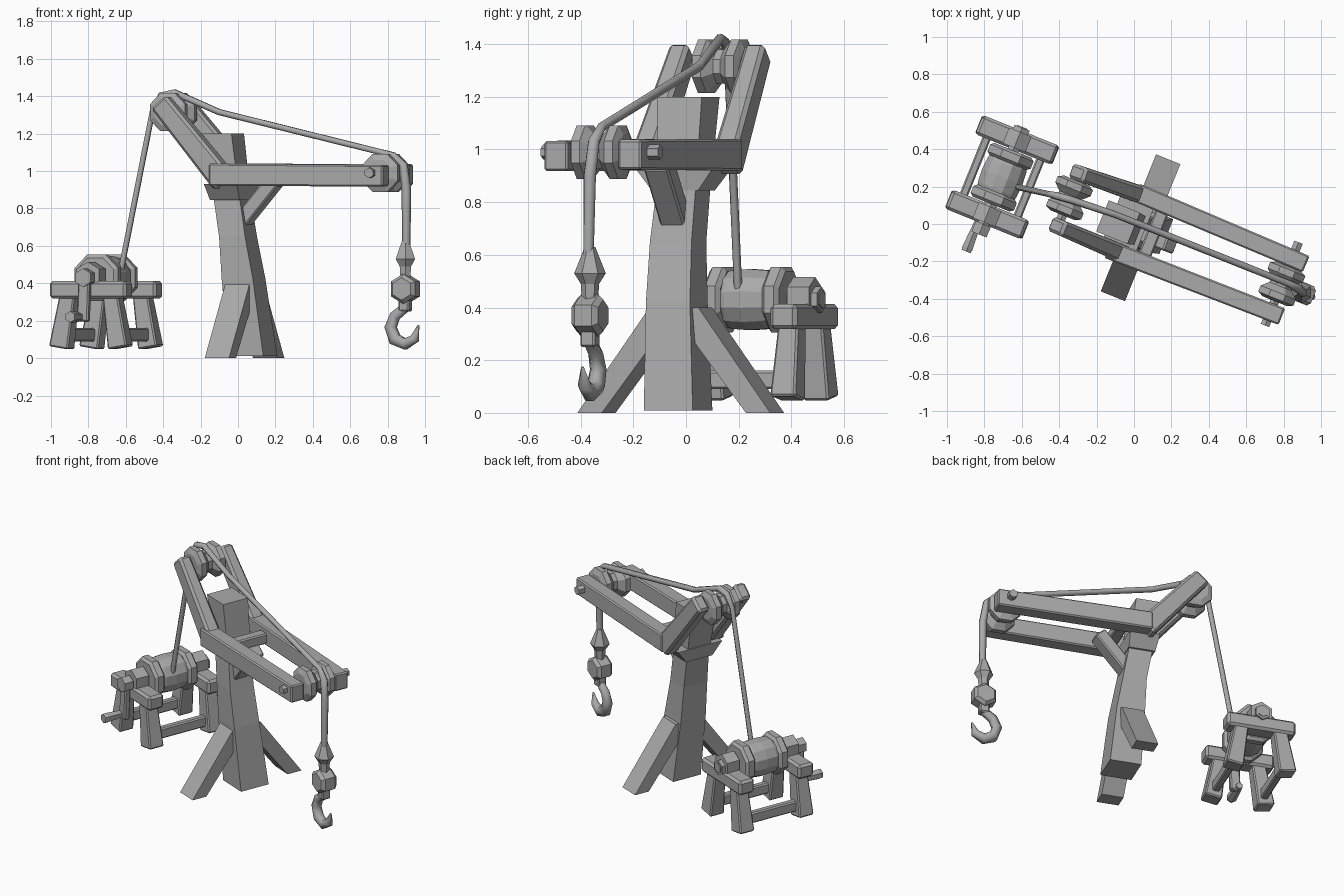
import bpy, math
from mathutils import Vector

cube = bpy.data.objects.get("Cube")
if cube:
    bpy.data.objects.remove(cube, do_unlink=True)

grey = bpy.data.materials.new("plain grey")
grey.use_nodes = True
colour = (0.4, 0.4, 0.4, 1)
grey.diffuse_color = colour
grey.node_tree.nodes["Principled BSDF"].inputs["Base Color"].default_value = colour

# The crane is turned in plan: U runs along the jib, V along the axles
ANG = math.radians(-22)
U = Vector((math.cos(ANG), math.sin(ANG), 0))
V = Vector((-math.sin(ANG), math.cos(ANG), 0))
Z = Vector((0, 0, 1))


def loft(name, rings, bevel=0):
    """Skin a row of equal closed rings and cap both ends."""
    n = len(rings[0])
    verts = [p for ring in rings for p in ring]
    faces = [(i * n + j, i * n + (j + 1) % n, (i + 1) * n + (j + 1) % n, (i + 1) * n + j)
             for i in range(len(rings) - 1) for j in range(n)]
    faces += [tuple(range(n))[::-1], tuple(range(len(verts) - n, len(verts)))]
    mesh = bpy.data.meshes.new(name)
    mesh.from_pydata(verts, [], faces)
    mesh.materials.append(grey)
    ob = bpy.data.objects.new(name, mesh)
    bpy.context.collection.objects.link(ob)
    if bevel:
        mod = ob.modifiers.new("chamfer", "BEVEL")
        mod.width, mod.segments = bevel, 1
    return ob


def rect(c, s, t, hs, ht):
    c = Vector(c)
    return [c + s * (i * hs) + t * (j * ht) for i, j in ((-1, -1), (1, -1), (1, 1), (-1, 1))]


def beam(name, p, q, w, h, side=None, taper=1, bevel=0.008):
    """Square-ended timber from p to q; taper scales the q end."""
    p, q = Vector(p), Vector(q)
    d = (q - p).normalized()
    s = (side or d.cross(Z)).normalized()
    t = s.cross(d).normalized()
    return loft(name, [rect(p, s, t, w / 2, h / 2),
                       rect(q, s, t, w * taper / 2, h * taper / 2)], bevel)


def column(name, sections):
    """Timber with level cuts: sections are (centre, half along U, half along V)."""
    return loft(name, [rect(c, U, V, a, b) for c, a, b in sections])


def lathe(name, centre, profile, sides=8, axis=V):
    """Turned part: profile is (distance along axis, radius)."""
    c, x = Vector(centre), Z.cross(axis).normalized()
    y = axis.cross(x)
    angles = [2 * math.pi * (k + 0.5) / sides for k in range(sides)]
    return loft(name, [[c + axis * t + x * (r * math.cos(a)) + y * (r * math.sin(a))
                        for a in angles] for t, r in profile])


def tube(name, points, radius, scales=None):
    cu = bpy.data.curves.new(name, "CURVE")
    cu.dimensions = "3D"
    cu.bevel_depth, cu.bevel_resolution = radius, 1
    cu.use_fill_caps = True
    sp = cu.splines.new("POLY")
    sp.points.add(len(points) - 1)
    for i, (pt, p) in enumerate(zip(sp.points, points)):
        pt.co = (*p, 1)
        pt.radius = scales[i] if scales else 1
    cu.materials.append(grey)
    ob = bpy.data.objects.new(name, cu)
    bpy.context.collection.objects.link(ob)


# Bent post, collar and ground braces
column("post", [((.08, -.03, .01), .1, .1), ((.03, -.035, .42), .09, .09),
                ((.0, -.03, .65), .075, .085), ((-.03, -.01, .85), .075, .08),
                ((-.085, .01, 1.2), .09, .09)])
column("collar", [((-.035, -.01, .845), .085, .095), ((-.035, -.01, .93), .095, .16)])
foot = Vector((.035, -.02, 0))
for name, s in (("back_foot_brace", 1), ("front_foot_brace", -1)):
    column(name, [(foot + V * s * .345, .07, .05), (foot + V * s * .04 + Z * .4, .07, .06)])

# Jib beams with cross pieces and the strut below
beam("front_jib_beam", (-.14, -.135, .98), (.79, -.495, .975), .1, .12, taper=.95)
beam("back_jib_beam", (.01, .17, .98), (.92, -.215, .98), .1, .12, taper=.95)
mid = Vector((.0, -.015, .97))
beam("jib_cross_piece", mid + U * .11 - V * .16, mid + U * .11 + V * .16, .07, .07)
beam("jib_strut", (.0, -.03, .7), (.2, -.105, .95), .1, .08)

# Raised arms
beam("front_arm", (-.07, -.155, .94), (-.415, -.01, 1.37), .095, .13, taper=.85, bevel=.015)
beam("back_arm", (.04, .155, .94), (-.305, .275, 1.37), .095, .13, taper=.85, bevel=.015)

# Grooved pulleys on their axles
groove = [(-.1, .075), (-.085, .11), (-.05, .11), (-.015, .07),
          (.015, .07), (.05, .11), (.085, .11), (.1, .075)]
for name, c, half in (("top", (-.345, .14, 1.315), .16), ("jib", (.79, -.32, .99), .24)):
    lathe(name + "_pulley", c, groove)
    lathe(name + "_axle", c, [(-half, .028), (half, .028)], 6)

# Rope from the drum over both pulleys to the hook
tube("rope", [(-.635, .2, .42), (-.455, .16, 1.33), (-.41, .15, 1.405), (-.34, .13, 1.42),
              (-.1, .05, 1.315), (.83, -.32, 1.085), (.885, -.35, 1.03),
              (.9, -.365, .9), (.9, -.37, .6)], .02,
     [.8, .8, 1, 1, .9, .9, 1.2, 1.3, 1.1])

# Hook block
hook_top = Vector((.895, -.365, 0))
lathe("rope_knot", hook_top, [(.63, .02), (.53, .06), (.49, .035), (.42, .03)], 6, Vector((0, .001, 1)))
lathe("hook_block", hook_top + Z * .37, [(-.055, .06), (-.035, .08), (.035, .08), (.055, .06)], 6)
beam("hook_shank", hook_top + Z * .36, hook_top + Z * .25, .06, .06, V)
bend = [(0, .27), (-.06, .225), (-.085, .165), (-.06, .1), (0, .075), (.055, .105), (.075, .175)]
tube("hook", [hook_top + U * a + Z * z for a, z in bend], .034, [.8, .9, 1, 1.1, 1, .8, .15])

# Winch frame
winch = Vector((-.705, .25, 0))
for end, s in (("front", -1), ("back", 1)):
    c = winch + V * s * .215
    beam(end + "_rail", c - U * .22 + Z * .365, c + U * .22 + Z * .365, .11, .095, bevel=.015)
    lathe(end + "_bearing", c + Z * .44, [(-.045, .075), (.045, .075)], 6)
    for hand, t in (("right", -1), ("left", 1)):
        beam(end + "_" + hand + "_leg", c + U * t * .12 + Z * .36, c + U * t * .17 + Z * .055,
             .08, .085, V, 1.3)
for hand, t in (("right", -1), ("left", 1)):
    c = winch + U * t * .155 + Z * .125
    beam(hand + "_stretcher", c - V * .22, c + V * .22, .045, .07)

# Drum with flanges, shaft and crank
axle = winch + Z * .43
lathe("drum", axle, [(-.14, .095), (-.07, .115), (0, .12), (.07, .115), (.14, .095)], 12)
for name, t in (("front_flange", -.12), ("back_flange", .12)):
    lathe(name, axle + V * t, [(-.035, .115), (-.02, .135), (.02, .135), (.035, .115)], 8)
lathe("shaft", axle, [(-.33, .035), (.29, .035)], 6)
lathe("back_shaft_nut", axle + V * .265, [(-.02, .05), (.02, .05)], 6)
hub = axle - V * .3
lathe("crank_hub", hub, [(-.03, .05), (.03, .05)], 6)
beam("crank_arm", hub + Z * .03, hub - U * .01 - Z * .235, .04, .065, V)
lathe("crank_handle", hub - U * .03 - Z * .21, [(-.14, .03), (-.12, .033), (.03, .022)], 6)
